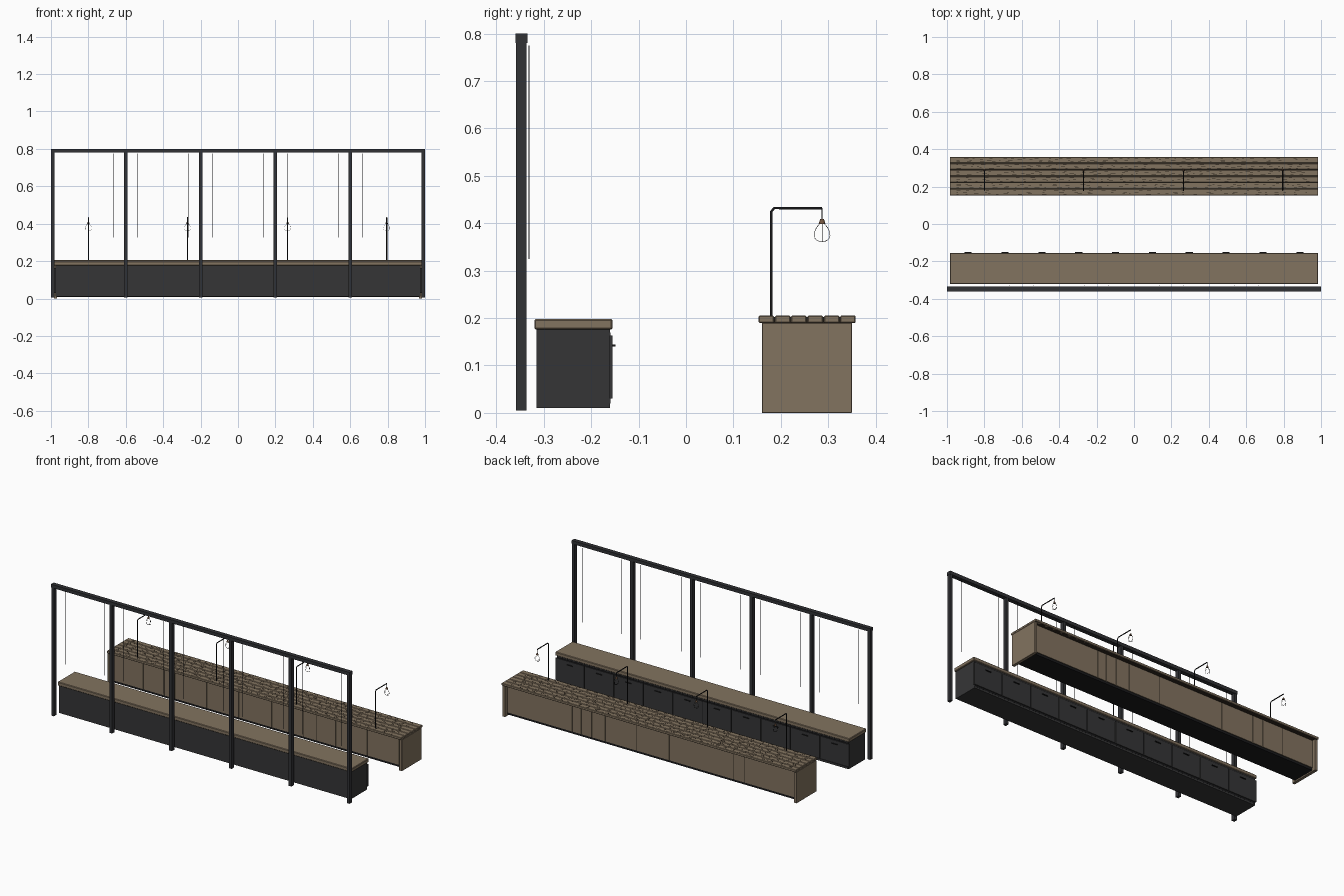
import bpy, bmesh, math, random
from mathutils import Vector

random.seed(4)
default = bpy.data.objects.get("Cube")
if default:
    bpy.data.objects.remove(default)


def material(name, rgb):
    m = bpy.data.materials.new(name)
    m.use_nodes = True
    m.diffuse_color = (*rgb, 1)
    m.node_tree.nodes["Principled BSDF"].inputs["Base Color"].default_value = (*rgb, 1)
    return m


WOOD = material("oak wood", (0.225, 0.172, 0.115))
CHARCOAL = material("charcoal panel", (0.036, 0.036, 0.037))
STEEL = material("dark steel", (0.031, 0.032, 0.036))
BLACK = material("matte black", (0.010, 0.010, 0.011))
GROOVE = material("dark brown", (0.03, 0.022, 0.015))
COPPER = material("copper brown", (0.17, 0.09, 0.05))


def boxes(name, mat, spans, bevel=0):
    """One object made of boxes, each given as (x0, x1, y0, y1, z0, z1)."""
    bm = bmesh.new()
    for x0, x1, y0, y1, z0, z1 in spans:
        cube = bmesh.ops.create_cube(bm, size=1)["verts"]
        for v in cube:
            v.co = ((x0 + x1) / 2 + v.co.x * (x1 - x0),
                    (y0 + y1) / 2 + v.co.y * (y1 - y0),
                    (z0 + z1) / 2 + v.co.z * (z1 - z0))
    mesh = bpy.data.meshes.new(name)
    bm.to_mesh(mesh)
    bm.free()
    mesh.materials.append(mat)
    ob = bpy.data.objects.new(name, mesh)
    bpy.context.collection.objects.link(ob)
    if bevel:
        mod = ob.modifiers.new("Bevel", "BEVEL")
        mod.width = bevel
        mod.segments = 1
    return ob


def tube(name, mat, paths, radius, cyclic=False):
    """Round tubes along one or more point lists."""
    cu = bpy.data.curves.new(name, "CURVE")
    cu.dimensions = "3D"
    cu.bevel_depth = radius
    cu.bevel_resolution = 1
    cu.use_fill_caps = True
    for pts in paths:
        sp = cu.splines.new("POLY")
        sp.points.add(len(pts) - 1)
        for p, co in zip(sp.points, pts):
            p.co = (*co, 1)
        sp.use_cyclic_u = cyclic
    cu.materials.append(mat)
    ob = bpy.data.objects.new(name, cu)
    bpy.context.collection.objects.link(ob)
    return ob


# Frame: six posts under one long beam
posts = (-0.99, -0.6, -0.2, 0.2, 0.6, 0.99)
boxes("frame_posts", STEEL,
      [(x - 0.009, x + 0.009, -0.359, -0.336, 0.005, 0.785) for x in posts])
boxes("frame_beam", STEEL, [(-1, 1, -0.36, -0.334, 0.78, 0.8)])

# Thin pull rods beside the posts
rods = [x + s * 0.065 for x in posts for s in (-1, 1) if abs(x + s * 0.065) < 1]
boxes("pull_rods", STEEL,
      [(x - 0.001, x + 0.001, -0.332, -0.330, 0.325, 0.775) for x in rods])

# Rear work counter with ten doors
HALF = 0.985
boxes("counter_body", CHARCOAL, [(-HALF + 0.008, HALF - 0.008, -0.315, -0.16, 0.01, 0.177)])
boxes("counter_top", WOOD, [(-HALF, HALF, -0.32, -0.155, 0.176, 0.198)], 0.003)
pitch = 2 * HALF / 10
centers = [-HALF + pitch * (i + 0.5) for i in range(10)]
boxes("counter_doors", CHARCOAL,
      [(c - pitch / 2 + 0.003, c + pitch / 2 - 0.003, -0.161, -0.155, 0.03, 0.163)
       for c in centers])
boxes("door_handles", BLACK,
      [(c - 0.019, c + 0.019, -0.156, -0.149, 0.140, 0.144) for c in centers])
boxes("door_gaps", BLACK, [(-HALF + 0.01, HALF - 0.01, -0.161, -0.1595, 0.02, 0.17)])

# Serving bar: end panels to the floor, recessed panelled body, plinth
boxes("bar_end_panels", WOOD,
      [(s * HALF - (0.018 if s > 0 else 0), s * HALF + (0.018 if s < 0 else 0),
        0.16, 0.35, 0, 0.19) for s in (-1, 1)], 0.001)
boxes("bar_core", GROOVE, [(-0.97, 0.97, 0.183, 0.327, 0.022, 0.188)])
boxes("bar_plinth", BLACK, [(-0.967, 0.967, 0.184, 0.326, 0.008, 0.0225)])
seams = [-0.967, -0.76, -0.62, -0.55, -0.335, -0.12, 0.10, 0.31, 0.40, 0.47, 0.53, 0.74, 0.967]
panels = []
for a, b in zip(seams, seams[1:]):
    for y in (0.18, 0.326):
        panels.append((a + 0.0015, b - 0.0015, y, y + 0.004, 0.022, 0.188))
boxes("bar_panels", WOOD, panels)

# Plank worktop with dark joints and worn grain marks
Y0, STEP = 0.152, 0.0345
boxes("bar_top_joints", GROOVE, [(-HALF + 0.003, HALF - 0.003, 0.155, 0.355, 0.19, 0.202)])
boxes("bar_top_planks", WOOD,
      [(-HALF, HALF, Y0 + i * STEP + 0.001, Y0 + (i + 1) * STEP - 0.001, 0.19, 0.205)
       for i in range(6)], 0.002)
marks = []
for i in range(6):
    for f in (0.25, 0.5, 0.75):
        x = -0.95
        while x < 0.93:
            length = random.uniform(0.008, 0.026)
            y = Y0 + (i + f) * STEP + random.uniform(-0.002, 0.002)
            marks.append((x, x + length, y - 0.001, y + 0.001, 0.2045, 0.2056))
            x += length + random.uniform(0.02, 0.06)
boxes("grain_marks", GROOVE, marks)

# Four arched lamps with wire-cage bulbs
for n, x in enumerate((-0.8, -0.27, 0.265, 0.795), 1):
    tube(f"lamp_arm_{n}", BLACK,
         [[(x, 0.18, 0.204), (x, 0.18, 0.425), (x, 0.186, 0.432), (x, 0.287, 0.432)]], 0.003)
    tube(f"lamp_cord_{n}", BLACK, [[(x, 0.287, 0.432), (x, 0.287, 0.405)]], 0.001)
    bpy.ops.mesh.primitive_cone_add(vertices=12, radius1=0.007, radius2=0.004, depth=0.01,
                                    location=(x, 0.287, 0.404))
    socket = bpy.context.object
    socket.name = f"lamp_socket_{n}"
    socket.data.materials.append(COPPER)
    bpy.ops.object.shade_smooth_by_angle()
    loops = []
    for turn in (0, math.pi / 2):
        side = Vector((math.sin(turn), math.cos(turn), 0))
        loop = []
        for k in range(20):
            a = 2 * math.pi * k / 20
            r = 0.016 * math.sin(a) * (1 - 0.35 * math.cos(a))
            loop.append(Vector((x, 0.287, 0.381 + 0.02 * math.cos(a))) + side * r)
        loops.append(loop)
    tube(f"lamp_bulb_cage_{n}", BLACK, loops, 0.0006, True)
